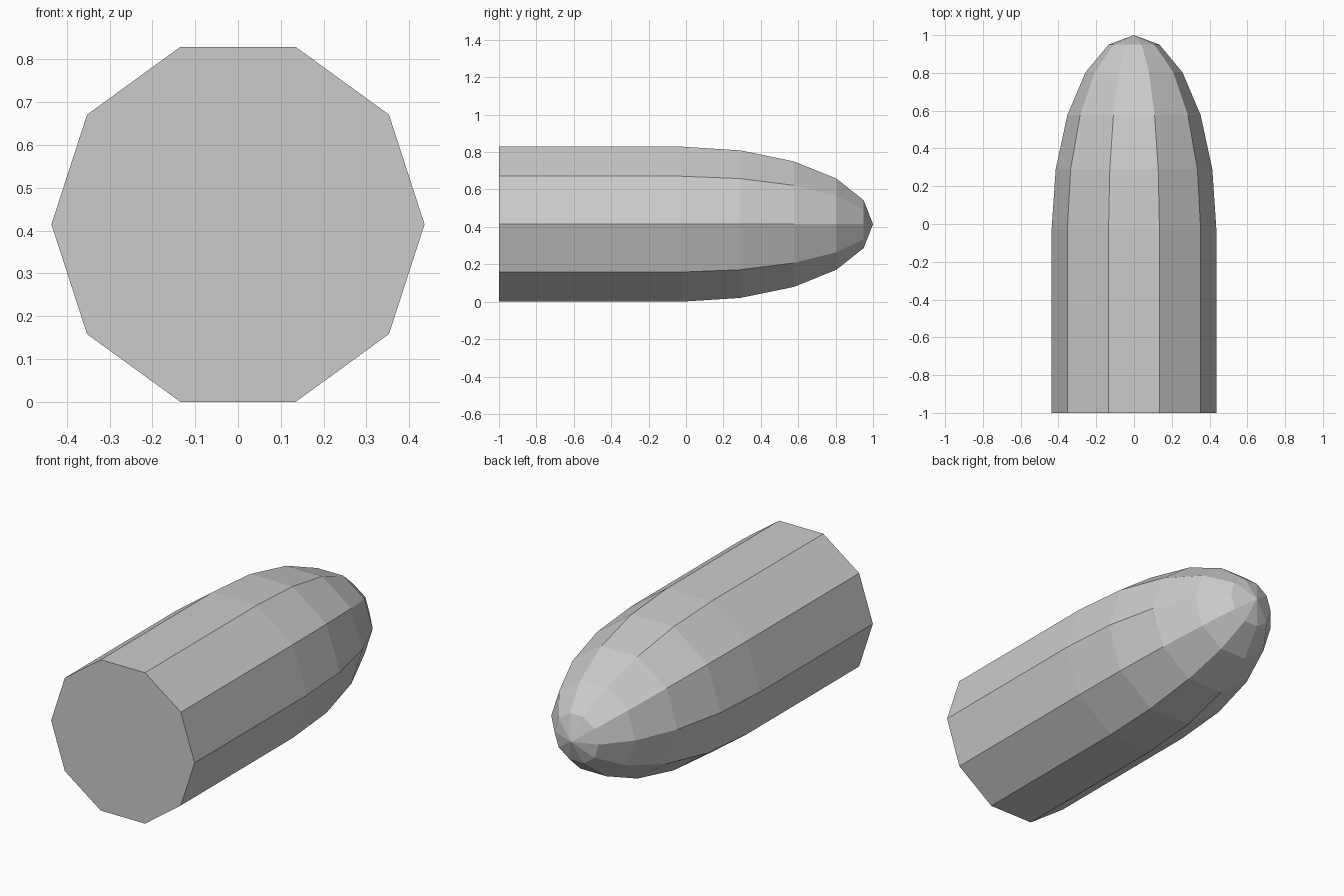
import bpy, bmesh
from math import sin, cos, pi, radians

if "Cube" in bpy.data.objects:
    bpy.data.objects.remove(bpy.data.objects["Cube"])

SIDES = 10
R = 0.436
CZ = R * sin(radians(72))
SHOULDER = -0.027
NOSE = 1.0 - SHOULDER

# Profile (y, radius): straight body, then a half-ellipse nose
profile = [(-1.0, R)]
profile += [(SHOULDER + NOSE * sin(radians(a)), R * cos(radians(a)))
            for a in range(0, 90, 18)]

bm = bmesh.new()
rings = [[bm.verts.new((r * cos(2 * pi * i / SIDES), y, CZ + r * sin(2 * pi * i / SIDES)))
          for i in range(SIDES)] for y, r in profile]

# Side walls
for a, b in zip(rings, rings[1:]):
    for i in range(SIDES):
        j = (i + 1) % SIDES
        bm.faces.new((a[i], a[j], b[j], b[i]))

# Flat base and pointed tip
bm.faces.new(rings[0])
tip = bm.verts.new((0, 1.0, CZ))
for i in range(SIDES):
    bm.faces.new((rings[-1][i], rings[-1][(i + 1) % SIDES], tip))

bmesh.ops.recalc_face_normals(bm, faces=bm.faces)
mesh = bpy.data.meshes.new("bullet_body")
bm.to_mesh(mesh)
bm.free()
bpy.context.collection.objects.link(bpy.data.objects.new("bullet_body", mesh))
